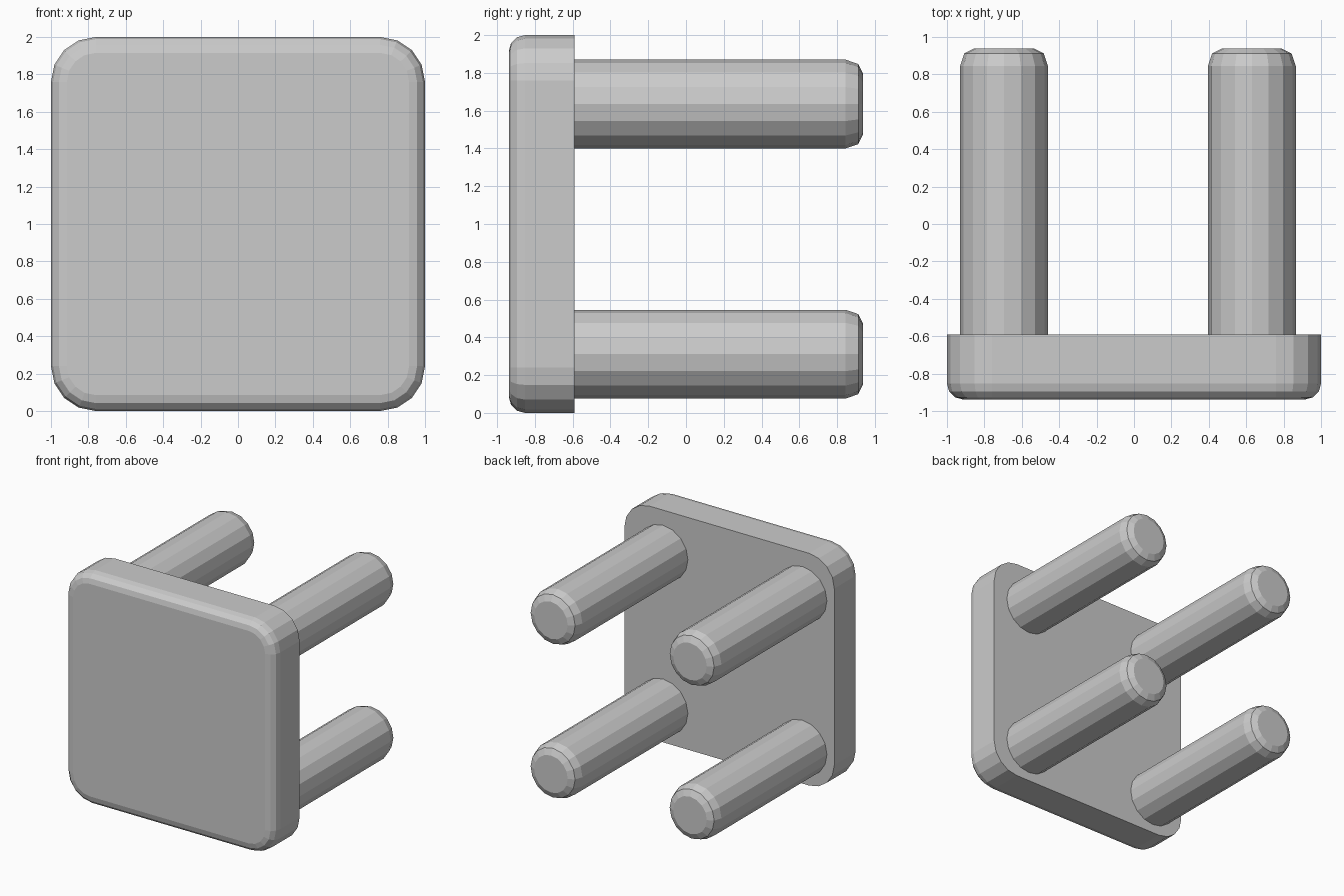
import bpy
import bmesh
from math import sin, cos, pi

if "Cube" in bpy.data.objects:
    bpy.data.objects.remove(bpy.data.objects["Cube"])

grey = bpy.data.materials.new("plain grey")
grey.diffuse_color = (0.6, 0.6, 0.6, 1)
grey.use_nodes = True
grey.node_tree.nodes["Principled BSDF"].inputs["Base Color"].default_value = grey.diffuse_color


def loft(name, rings):
    """Skin a stack of equal rings and cap both ends, flat shaded."""
    bm = bmesh.new()
    loops = [[bm.verts.new(p) for p in ring] for ring in rings]
    n = len(loops[0])
    for a, b in zip(loops, loops[1:]):
        for i in range(n):
            j = (i + 1) % n
            bm.faces.new((a[i], a[j], b[j], b[i]))
    bm.faces.new(loops[0])
    bm.faces.new(loops[-1])
    bmesh.ops.recalc_face_normals(bm, faces=bm.faces)
    mesh = bpy.data.meshes.new(name)
    bm.to_mesh(mesh)
    bm.free()
    mesh.materials.append(grey)
    obj = bpy.data.objects.new(name, mesh)
    bpy.context.collection.objects.link(obj)
    return obj


def rounded_square(y, inset, corner=0.24, steps=4):
    c = 1 - corner
    r = corner - inset
    pts = []
    for q, (sx, sz) in enumerate([(1, 1), (-1, 1), (-1, -1), (1, -1)]):
        for k in range(steps + 1):
            a = (q + k / steps) * pi / 2
            pts.append((sx * c + r * cos(a), y, 1 + sz * c + r * sin(a)))
    return pts


def circle(x, y, z, r, sides=16):
    return [(x + r * cos(2 * pi * i / sides), y, z + r * sin(2 * pi * i / sides))
            for i in range(sides)]


# Plate with rounded corners and a rounded front edge
b = 0.085
edge = [(-0.938 + b * (1 - sin(t)), b * (1 - cos(t)))
        for t in (pi / 2, pi / 3, pi / 6, 0)]
loft("plate", [rounded_square(y, i) for y, i in edge + [(-0.59, 0)]])

# Four pegs with softened tips
profile = [(-0.62, 0.235), (0.845, 0.235), (0.912, 0.212), (0.938, 0.16)]
for side, x in (("left", -0.695), ("right", 0.63)):
    for level, z in (("lower", 0.311), ("upper", 1.635)):
        loft(f"{level}_{side}_peg", [circle(x, y, z, r) for y, r in profile])
